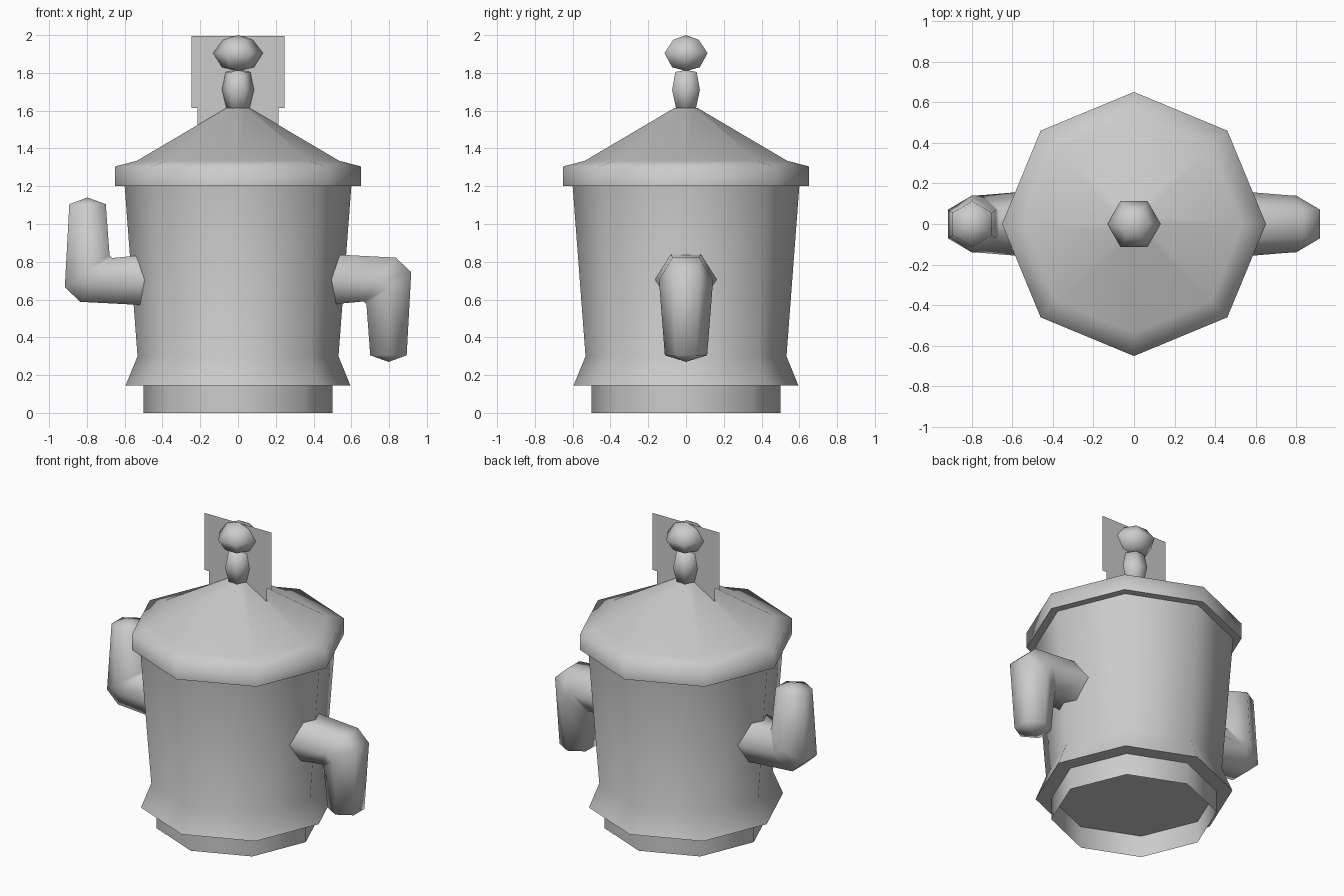
import bpy, bmesh, math
from mathutils import Matrix, Vector

cube = bpy.data.objects.get("Cube")
if cube:
    bpy.data.objects.remove(cube, do_unlink=True)

grey = bpy.data.materials.new("plain grey")
grey.use_nodes = True
COLOUR = (0.6, 0.6, 0.6, 1)
grey.diffuse_color = COLOUR
grey.node_tree.nodes["Principled BSDF"].inputs["Base Color"].default_value = COLOUR


def finish(name, bm, angle=80, recalc=True):
    """Turn a bmesh into a smooth shaded object."""
    if recalc:
        bmesh.ops.recalc_face_normals(bm, faces=bm.faces)
    mesh = bpy.data.meshes.new(name)
    bm.to_mesh(mesh)
    bm.free()
    mesh.materials.append(grey)
    obj = bpy.data.objects.new(name, mesh)
    bpy.context.collection.objects.link(obj)
    bpy.ops.object.select_all(action="DESELECT")
    obj.select_set(True)
    bpy.context.view_layer.objects.active = obj
    bpy.ops.object.shade_smooth_by_angle(angle=math.radians(angle))
    return obj


def skin(bm, rings):
    """Join successive rings of points with quads."""
    rings = [[bm.verts.new(p) for p in ring] for ring in rings]
    n = len(rings[0])
    for a, b in zip(rings, rings[1:]):
        for i in range(n):
            j = (i + 1) % n
            bm.faces.new((a[i], a[j], b[j], b[i]))
    return rings


def fan(bm, ring, tip):
    """Close a ring with a shallow point."""
    tip = bm.verts.new(tip)
    for i in range(len(ring)):
        bm.faces.new((ring[i], ring[(i + 1) % len(ring)], tip))


def lathe(name, profile, sides, bottom=None, top=None, angle=80):
    """Spin (radius, z) points; bottom and top are optional cap heights."""
    bm = bmesh.new()
    rings = skin(bm, [[(r * math.cos(math.tau * i / sides), r * math.sin(math.tau * i / sides), z)
                       for i in range(sides)] for r, z in profile])
    if bottom is not None:
        fan(bm, rings[0][::-1], (0, 0, bottom))
    if top is not None:
        fan(bm, rings[-1], (0, 0, top))
    return finish(name, bm, angle)


# Pot: open foot, flared body and conical lid
lathe("foot", [(0.5, 0), (0.5, 0.145)], 8)
lathe("body", [(0.595, 0.145), (0.532, 0.3), (0.6, 1.2)], 8, bottom=0.145)
lathe("lid", [(0.65, 1.2), (0.65, 1.305), (0.535, 1.335), (0.06, 1.615)], 8, bottom=1.2, top=1.615)

# Finial on the lid
lathe("finial_stem", [(0.058, 1.6), (0.085, 1.71), (0.065, 1.805)], 6, bottom=1.6, top=1.815)
lathe("finial_knob", [(0.085, 1.83), (0.132, 1.905), (0.078, 1.975)], 6, bottom=1.81, top=2.0)


# Bent six-sided arms, the second turned half a circle about the first
def arm(name, turn):
    bm = bmesh.new()
    sections = [((0.45, 0.57), (0.45, 0.842), 0.167),
                ((0.665, 0.59), (0.835, 0.822), 0.142),
                ((0.68, 0.575), (0.917, 0.745), 0.14),
                ((0.7, 0.305), (0.893, 0.305), 0.112)]
    rings = []
    for inner, outer, w in sections:
        a, b = Vector((inner[0], 0, inner[1])), Vector((outer[0], 0, outer[1]))
        y = Vector((0, w, 0))
        mid = (a + b) / 2
        rings.append([a - y / 2, mid - y, b - y / 2, b + y / 2, mid + y, a + y / 2])
    rings = skin(bm, rings)
    fan(bm, rings[-1], (0.797, 0, 0.27))
    fan(bm, rings[0][::-1], (0.45, 0, 0.705))
    pivot = Vector((0, 0, 0.705))
    bmesh.ops.rotate(bm, verts=bm.verts, cent=pivot, matrix=Matrix.Rotation(turn, 3, "Y"))
    finish(name, bm)


arm("left_arm", 0)
arm("right_arm", math.pi)

# Thin upright sheet through the middle, stepped around the finial
bm = bmesh.new()
half = [(0.52, 0.3), (0.585, 1.19), (0.5, 1.34), (0.215, 1.505), (0.215, 1.615), (0.247, 1.615), (0.247, 1.995)]
outline = half + [(-x, z) for x, z in reversed(half)]
bm.faces.new([bm.verts.new((x, 0, z)) for x, z in outline])
finish("centre_sheet", bm, recalc=False)
